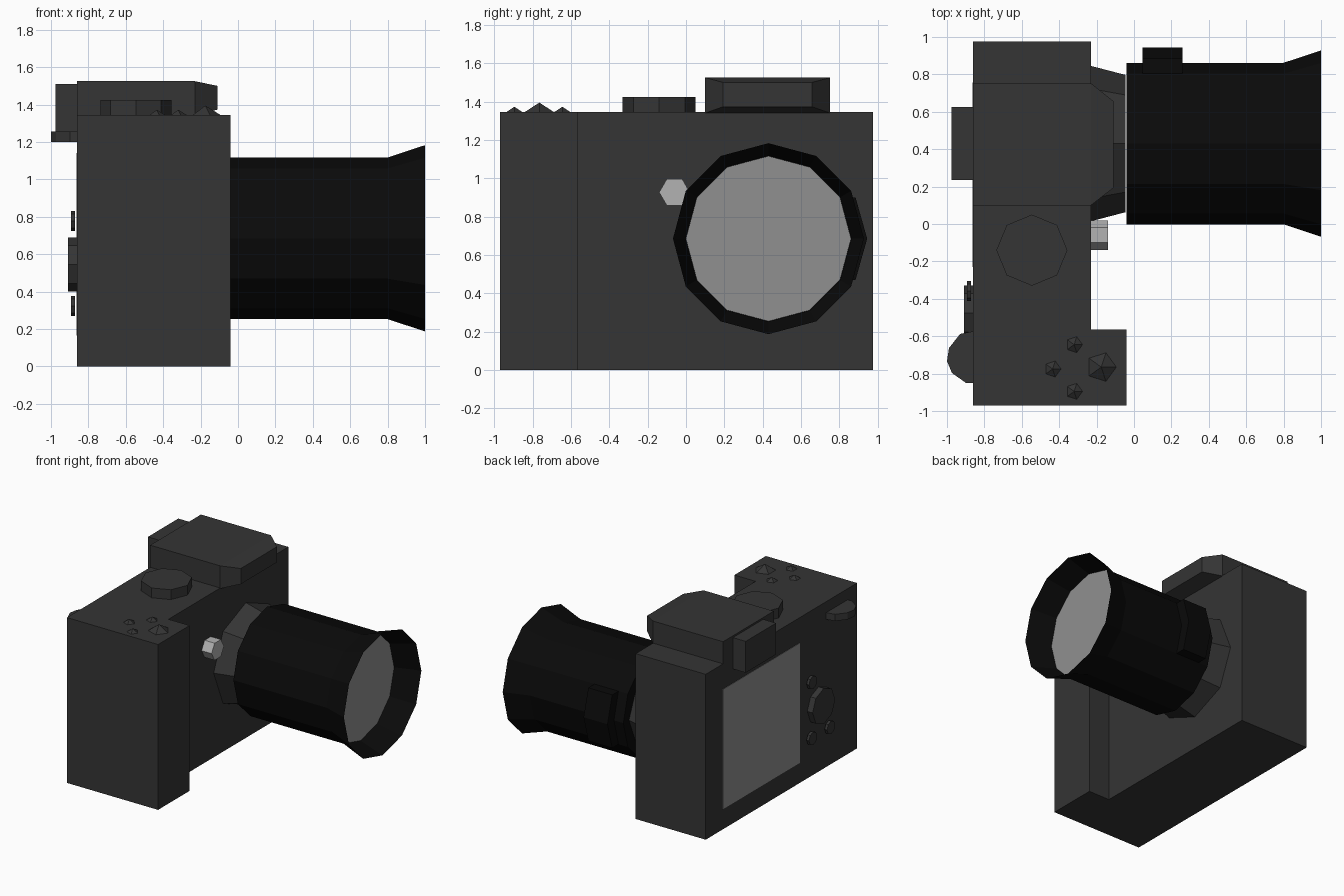
import bpy, bmesh
from math import cos, sin, pi

if "Cube" in bpy.data.objects:
    bpy.data.objects.remove(bpy.data.objects["Cube"])


def material(name, v):
    m = bpy.data.materials.new(name)
    m.diffuse_color = (v, v, v, 1)
    m.use_nodes = True
    m.node_tree.nodes["Principled BSDF"].inputs["Base Color"].default_value = m.diffuse_color
    return m


BODY, BLACK = material("dark_grey", 0.035), material("black", 0.003)
GLASS, SILVER = material("glass_grey", 0.28), material("silver", 0.45)


def finish(bm, name, mat):
    bmesh.ops.recalc_face_normals(bm, faces=bm.faces)
    me = bpy.data.meshes.new(name)
    bm.to_mesh(me)
    bm.free()
    me.materials.append(mat)
    ob = bpy.data.objects.new(name, me)
    bpy.context.collection.objects.link(ob)
    return ob


def loft(name, rings, mat=BODY, cap_end=True):
    """Skin a list of equal-length point rings, capping the ends."""
    bm = bmesh.new()
    vs = [[bm.verts.new(p) for p in r] for r in rings]
    n = len(vs[0])
    for a, b in zip(vs, vs[1:]):
        for i in range(n):
            j = (i + 1) % n
            bm.faces.new((a[i], a[j], b[j], b[i]))
    bm.faces.new(vs[0])
    if cap_end:
        bm.faces.new(vs[-1])
    return finish(bm, name, mat)


def along_x(x, pts):
    return [(x, y, z) for y, z in pts]


def along_z(z, pts):
    return [(x, y, z) for x, y in pts]


def ngon(n, r, c):
    return [(c[0] + r * cos(2 * pi * i / n), c[1] + r * sin(2 * pi * i / n)) for i in range(n)]


def rect(a0, a1, b0, b1):
    return [(a0, b0), (a1, b0), (a1, b1), (a0, b1)]


# body with full-height hand grip
outline = [(-0.86, -0.97), (-0.04, -0.97), (-0.04, -0.565), (-0.23, -0.565), (-0.23, 0.975), (-0.86, 0.975)]
loft("camera_body", [along_z(0, outline), along_z(1.345, outline)])

# viewfinder hump with tapered nose, and eyepiece behind it
hump = rect(0.1, 0.752, 1.34, 1.525)
loft("viewfinder_hump", [along_x(-0.86, hump), along_x(-0.23, hump),
                         along_x(-0.11, rect(0.193, 0.657, 1.373, 1.5))])
eye = rect(0.235, 0.625, 1.255, 1.51)
loft("eyepiece", [along_x(-0.975, eye), along_x(-0.855, eye)])

# lens mount, barrel with open flared hood, and recessed glass
C = (0.43, 0.685)
loft("lens_mount", [along_x(-0.23, ngon(8, 0.415, C)), along_x(-0.045, ngon(8, 0.367, C))])
loft("lens_barrel", [along_x(x, ngon(12, r, C)) for x, r in ((-0.04, 0.432), (0.8, 0.432), (1.0, 0.498))],
     BLACK, cap_end=False)
loft("lens_glass", [along_x(0.798, ngon(12, 0.431, C)), along_x(0.802, ngon(12, 0.431, C))], GLASS)

# raised switch plate on the side of the barrel
tab = [(0.8, 0.469), (0.884, 0.469), (0.945, 0.685), (0.884, 0.901), (0.8, 0.901), (0.855, 0.685)]
loft("lens_switch", [along_x(0.045, tab), along_x(0.26, tab)], BLACK)

# lens release button
rel = ngon(6, 0.08, (-0.06, 0.927))
loft("release_button", [along_x(-0.23, rel), along_x(-0.14, rel)], SILVER)

# rear screen, control dial and small round buttons
screen = rect(-0.23, 0.757, 0.165, 1.14)
loft("rear_screen", [along_x(-0.863, screen), along_x(-0.858, screen)], GLASS)
dial = ngon(8, 0.145, (-0.475, 0.545))
loft("rear_dial", [along_x(-0.908, dial), along_x(-0.858, dial)])
for i, c in enumerate(((-0.358, 0.778), (-0.358, 0.323), (-0.59, 0.323))):
    b = ngon(8, 0.053, c)
    loft(f"rear_button_{i + 1}", [along_x(-0.893, b), along_x(-0.871, b)])

# thumb wheel and top mode dial
thumb = [(-0.85, -0.572), (-0.93, -0.588), (-0.989, -0.663), (-1.0, -0.733),
         (-0.973, -0.797), (-0.898, -0.85), (-0.85, -0.85)]
loft("thumb_wheel", [along_z(1.2, thumb), along_z(1.255, thumb)])
mode = ngon(8, 0.19, (-0.546, -0.14))
loft("mode_dial", [along_z(1.34, mode), along_z(1.425, mode)])

# faceted domed buttons on the grip top
for name, x, y, r in (("shutter_button", -0.175, -0.765, 0.09), ("top_button_1", -0.32, -0.645, 0.05),
                      ("top_button_2", -0.32, -0.895, 0.05), ("top_button_3", -0.435, -0.775, 0.05)):
    bm = bmesh.new()
    bmesh.ops.create_icosphere(bm, subdivisions=1, radius=r)
    bmesh.ops.translate(bm, verts=bm.verts, vec=(x, y, 1.345 - 0.447 * r))
    finish(bm, name, BODY)
